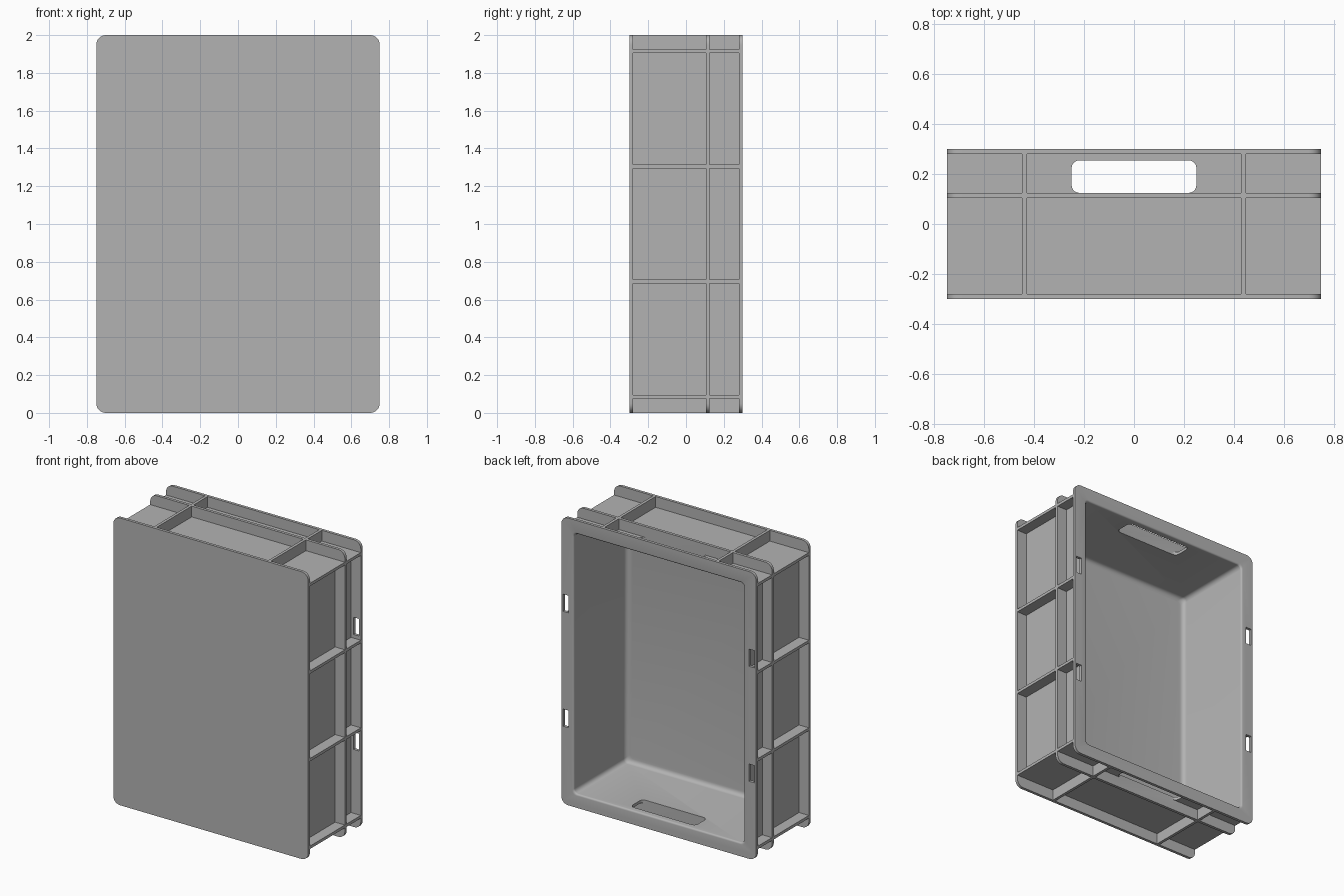
import bpy, bmesh
from math import cos, sin, pi, radians

cube = bpy.data.objects.get("Cube")
if cube:
    bpy.data.objects.remove(cube, do_unlink=True)

grey = bpy.data.materials.new("grey_plastic")
grey.use_nodes = True
colour = (0.45, 0.45, 0.45, 1)
grey.diffuse_color = colour
grey.node_tree.nodes["Principled BSDF"].inputs["Base Color"].default_value = colour

HX, HZ, HY = 0.75, 1.0, 0.30     # half sizes of the crate
T = 0.02                         # wall and rib thickness
WX, WZ = 0.675, 0.925            # half sizes of the outer walls
STEPS = 6                        # segments per rounded corner


def loft(name, rings, upright=False):
    """Solid through rounded rectangles (depth, half width, half height, radius)."""
    bm = bmesh.new()
    loops = []
    for d, w, h, r in rings:
        loop = []
        for quarter, (sx, sz) in enumerate([(1, 1), (-1, 1), (-1, -1), (1, -1)]):
            for i in range(STEPS + 1):
                a = (quarter + i / STEPS) * pi / 2
                u = sx * (w - r) + r * cos(a)
                v = sz * (h - r) + r * sin(a)
                loop.append(bm.verts.new((u, v, d) if upright else (u, d, v)))
        loops.append(loop)
    for a, b in zip(loops, loops[1:]):
        for i in range(len(a)):
            j = (i + 1) % len(a)
            bm.faces.new((a[i], a[j], b[j], b[i]))
    bm.faces.new(loops[0])
    bm.faces.new(loops[-1])
    return finish(name, bm)


def box(name, x, y, z):
    """Box from three (low, high) ranges."""
    bm = bmesh.new()
    bmesh.ops.create_cube(bm, size=1)
    for v in bm.verts:
        v.co = [r[0] if c < 0 else r[1] for c, r in zip(v.co, (x, y, z))]
    return finish(name, bm)


def finish(name, bm):
    bmesh.ops.recalc_face_normals(bm, faces=bm.faces)
    mesh = bpy.data.meshes.new(name)
    bm.to_mesh(mesh)
    bm.free()
    mesh.materials.append(grey)
    ob = bpy.data.objects.new(name, mesh)
    bpy.context.collection.objects.link(ob)
    return ob


def combine(body, tool, operation):
    mod = body.modifiers.new(tool.name, 'BOOLEAN')
    mod.operation = operation
    mod.solver = 'EXACT'
    mod.object = tool
    bpy.context.view_layer.objects.active = body
    bpy.ops.object.modifier_apply(modifier=mod.name)
    bpy.data.objects.remove(tool, do_unlink=True)


# Outer walls
inner = (-HY + T / 2, HY - T / 2)
crate = box("crate_body", (-WX, WX), inner, (-WZ, WZ))

# Ribs across the long sides and the short ends
added = [box("side_rib", (-HX, HX), inner, (z - T / 2, z + T / 2))
         for z in (-0.915, -0.305, 0.305, 0.915)]
added += [box("end_rib", (x - T / 2, x + T / 2), inner, (-HZ, HZ))
          for x in (-0.44, 0.44)]

# Floor plate, middle flange and rim
for name, y in (("floor_plate", -HY), ("middle_flange", 0.105), ("rim", HY - T)):
    added.append(loft(name, [(y, HX, HZ, 0.05), (y + T, HX, HZ, 0.05)]))
for part in added:
    combine(crate, part, 'UNION')

# Cavity with a filleted floor and a softened mouth
rings = []
R, LIP = 0.03, 0.012
for i in range(5):
    a = i / 4 * pi / 2
    s = R * (1 - sin(a))
    rings.append((-HY + T + R * (1 - cos(a)), WX - T - s, WZ - T - s, R))
for i in range(5):
    a = i / 4 * pi / 2
    s = LIP * (1 - cos(a))
    rings.append((HY - LIP + LIP * sin(a), WX - T + s, WZ - T + s, R))
rings.append((HY + 0.05,) + rings[-1][1:])
combine(crate, loft("cavity", rings), 'DIFFERENCE')

# Hand holes through both ends
grip = loft("hand_holes", [(d, 0.25, 0.065, 0.03) for d in (-1.2, 1.2)], upright=True)
grip.data.transform(grip.matrix_world.Translation((0, 0.19, 0)))
combine(crate, grip, 'DIFFERENCE')

# Latch slots through the rim
for side in (-1, 1):
    for z in (-0.4, 0.4):
        x = sorted((side * 0.695, side * 0.738))
        combine(crate, box("latch_slot", x, (0.25, 0.35), (z - 0.06, z + 0.06)),
                'DIFFERENCE')

# Stand on the ground with smooth corners
crate.data.transform(crate.matrix_world.Translation((0, 0, HZ)))
bpy.ops.object.select_all(action='DESELECT')
crate.select_set(True)
bpy.context.view_layer.objects.active = crate
bpy.ops.object.shade_smooth_by_angle(angle=radians(30))
